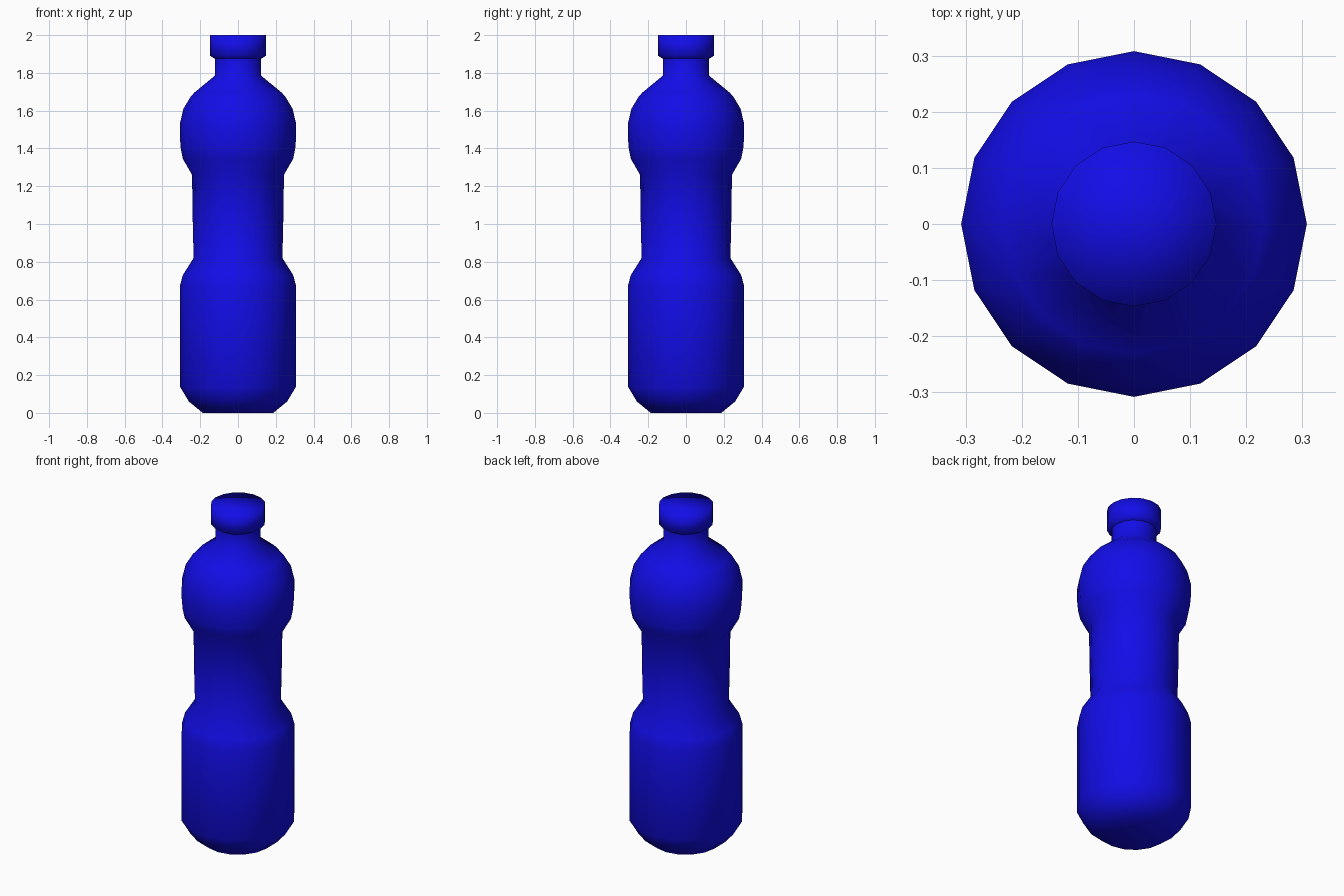
import bpy, bmesh
from math import cos, sin, tau

if "Cube" in bpy.data.objects:
    bpy.data.objects.remove(bpy.data.objects["Cube"])

SIDES = 16

blue = bpy.data.materials.new("blue_plastic")
blue.diffuse_color = (0.006, 0.004, 0.8, 1)
blue.use_nodes = True
blue.node_tree.nodes["Principled BSDF"].inputs["Base Color"].default_value = blue.diffuse_color


def lathe(name, profile):
    """Revolve (radius, z) points around z; a radius of 0 closes the end with a fan."""
    bm = bmesh.new()
    rings = []
    for r, z in profile:
        if r == 0:
            rings.append([bm.verts.new((0, 0, z))] * SIDES)
        else:
            rings.append([bm.verts.new((r * cos(tau * i / SIDES), r * sin(tau * i / SIDES), z))
                          for i in range(SIDES)])
    for low, high in zip(rings, rings[1:]):
        for i in range(SIDES):
            j = (i + 1) % SIDES
            corners = dict.fromkeys((low[i], low[j], high[j], high[i]))
            bm.faces.new(list(corners)).smooth = True
    mesh = bpy.data.meshes.new(name)
    bm.to_mesh(mesh)
    bm.free()
    mesh.materials.append(blue)
    obj = bpy.data.objects.new(name, mesh)
    bpy.context.collection.objects.link(obj)
    return obj


# Body: base, lower barrel, grip waist, shoulder and neck
lathe("bottle_body", [
    (0, 0), (0.187, 0), (0.26, 0.06), (0.308, 0.14),
    (0.308, 0.67), (0.292, 0.73), (0.235, 0.82),
    (0.241, 1.07), (0.243, 1.26), (0.292, 1.345), (0.303, 1.40),
    (0.308, 1.46), (0.308, 1.53), (0.289, 1.61), (0.25, 1.675), (0.232, 1.695),
    (0.123, 1.785), (0.123, 1.875)])

# Screw cap
lathe("bottle_cap", [(0.123, 1.875), (0.147, 1.89), (0.147, 2.0), (0, 2.0)])
